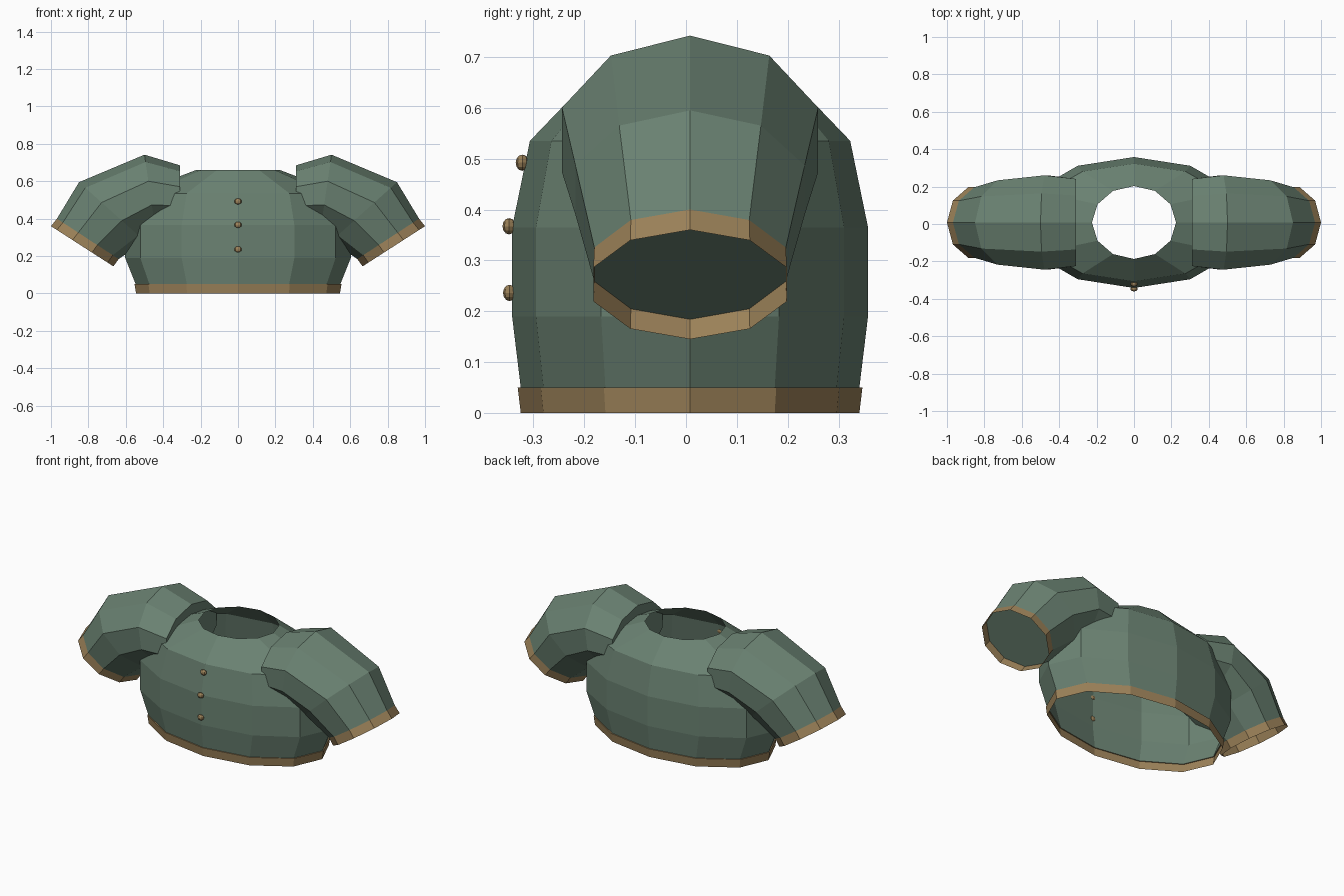
import bpy, bmesh, math
from mathutils import Vector

if "Cube" in bpy.data.objects:
    bpy.data.objects.remove(bpy.data.objects["Cube"])

CY = 0.008  # shared depth centre


def material(name, rgb):
    m = bpy.data.materials.new(name)
    m.diffuse_color = (*rgb, 1)
    m.use_nodes = True
    m.node_tree.nodes["Principled BSDF"].inputs["Base Color"].default_value = m.diffuse_color
    return m


GREEN = material("sage_green_cloth", (0.145, 0.223, 0.168))
TAN = material("tan_trim", (0.333, 0.223, 0.10))


def loft(name, rings, trim_bands, caps=()):
    """Join rings of points with quads; bands in trim_bands are tan."""
    bm = bmesh.new()
    vs = [[bm.verts.new(p) for p in ring] for ring in rings]
    n = len(rings[0])
    for b in range(len(vs) - 1):
        for i in range(n):
            j = (i + 1) % n
            f = bm.faces.new((vs[b][i], vs[b][j], vs[b + 1][j], vs[b + 1][i]))
            f.material_index = 1 if b in trim_bands else 0
    for c in caps:
        bm.faces.new(vs[c] if c else vs[c][::-1])
    me = bpy.data.meshes.new(name)
    bm.to_mesh(me)
    bm.free()
    me.materials.append(GREEN)
    me.materials.append(TAN)
    ob = bpy.data.objects.new(name, me)
    bpy.context.collection.objects.link(ob)
    return ob


# Torso: open 12-sided shell with a hem band; (z, x radius, y radius)
profile = [(0, 0.545, 0.333), (0.05, 0.553, 0.339), (0.05, 0.547, 0.333),
           (0.19, 0.603, 0.350), (0.365, 0.603, 0.350),
           (0.535, 0.550, 0.315), (0.66, 0.225, 0.195)]
torso = [[(rx * math.cos(k * math.pi / 6), CY + ry * math.sin(k * math.pi / 6), z)
          for k in range(12)] for z, rx, ry in profile]
loft("torso", torso, {0, 1})

# Sleeves: bent 10-sided tubes; (centre x, centre z, half x, half z, y radius)
stations = [(0.31, 0.520, 0.0, 0.165, 0.245),
            (0.47, 0.537, 0.03, 0.205, 0.265),
            (0.675, 0.438, 0.175, 0.157, 0.237),
            (0.803, 0.292, 0.165, 0.108, 0.198),
            (0.833, 0.2525, 0.167, 0.1075, 0.200)]
for side, name in ((1, "right_sleeve"), (-1, "left_sleeve")):
    rings = []
    for cx, cz, hx, hz, ry in stations:
        ring = []
        for k in range(10):
            a = side * k * math.pi / 5
            ring.append((side * (cx + hx * math.cos(a)),
                         CY + ry * math.sin(a) * -1,
                         cz + hz * math.cos(a)))
        rings.append(ring)
    # End caps: inside the shoulder and recessed behind the cuff
    sleeve = loft(name, rings, {3}, caps=(0, 3))
    bm = bmesh.new()
    bm.from_mesh(sleeve.data)
    centre = Vector((side * 0.6, CY, 0.45))
    bm.normal_update()
    for f in bm.faces:
        if len(f.verts) == 4:
            mid = f.calc_center_median()
            # Outward means away from the nearest point of the sleeve axis
            cs = [Vector((side * s[0], CY, s[1])) for s in stations]
            axis = min(((p.lerp(q, t / 8)) for p, q in zip(cs, cs[1:]) for t in range(9)),
                       key=lambda c: (c - mid).length)
            flip = f.normal.dot(mid - axis) < 0
        else:
            flip = f.normal.dot(f.calc_center_median() - centre) < 0
        if flip:
            f.normal_flip()
    bm.to_mesh(sleeve.data)
    bm.free()

# Buttons down the front
for i, (y, z) in enumerate(((-0.322, 0.492), (-0.348, 0.367), (-0.347, 0.236))):
    bpy.ops.mesh.primitive_uv_sphere_add(segments=8, ring_count=6, radius=1,
                                         location=(0, y, z))
    button = bpy.context.object
    button.name = f"button_{i + 1}"
    button.scale = (0.02, 0.013, 0.016)
    button.data.materials.append(TAN)
